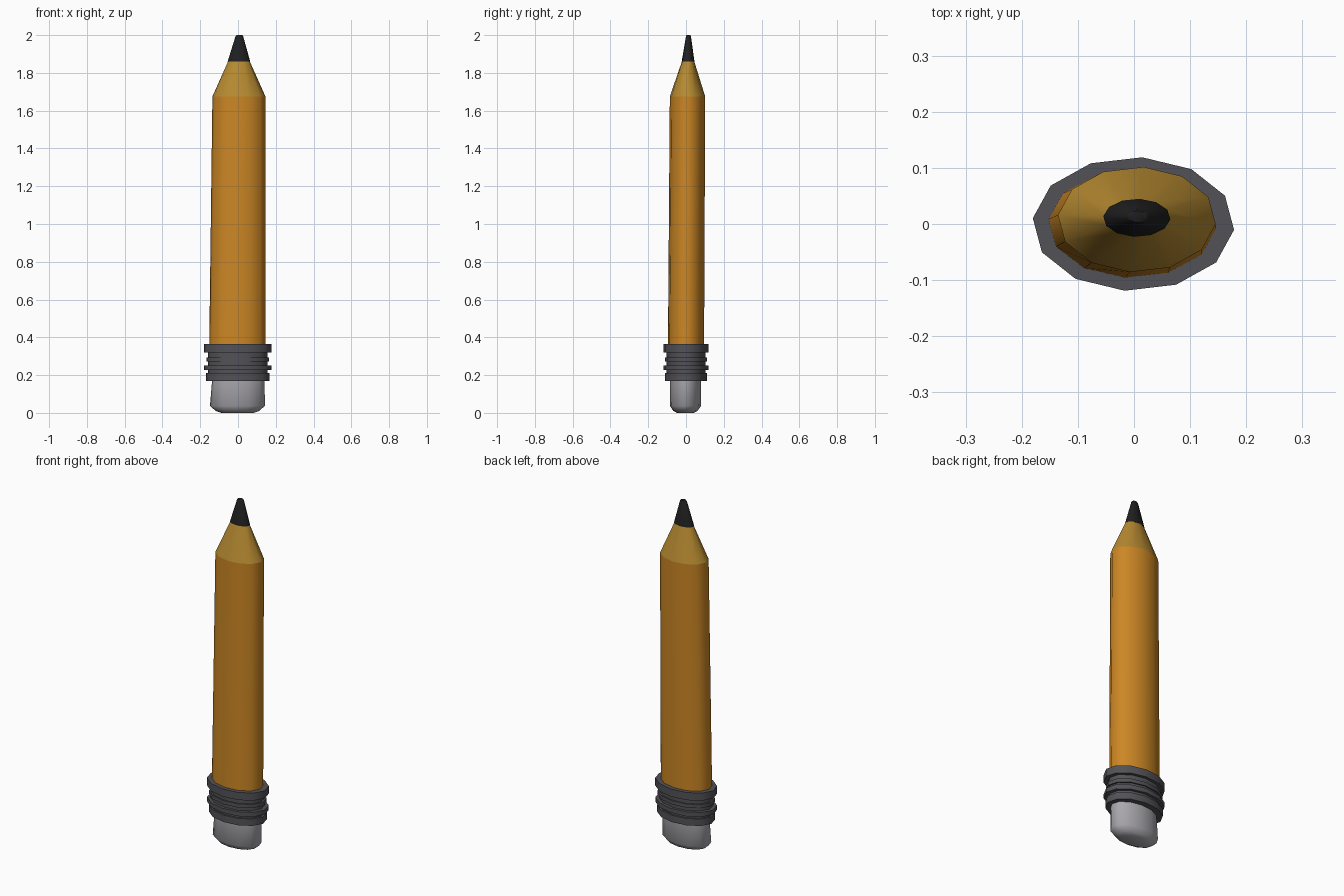
import bpy, bmesh, math

if "Cube" in bpy.data.objects:
    bpy.data.objects.remove(bpy.data.objects["Cube"])

SIDES = 12
OFFSET = math.radians(-5)


def material(name, rgb):
    m = bpy.data.materials.new(name)
    m.diffuse_color = (*rgb, 1)
    m.use_nodes = True
    m.node_tree.nodes["Principled BSDF"].inputs["Base Color"].default_value = m.diffuse_color
    return m


def loft(name, rings, mat):
    """Stack elliptical rings (z, rx, ry, cx, cy) and cap both ends."""
    bm = bmesh.new()
    loops = []
    for z, rx, ry, cx, cy in rings:
        loop = []
        for i in range(SIDES):
            a = OFFSET + i * 2 * math.pi / SIDES
            loop.append(bm.verts.new((cx + rx * math.cos(a), cy + ry * math.sin(a), z)))
        loops.append(loop)
    for lo, hi in zip(loops, loops[1:]):
        for i in range(SIDES):
            j = (i + 1) % SIDES
            bm.faces.new((lo[i], lo[j], hi[j], hi[i]))
    bm.faces.new(loops[0][::-1])
    bm.faces.new(loops[-1])
    me = bpy.data.meshes.new(name)
    bm.to_mesh(me)
    bm.free()
    me.materials.append(mat)
    ob = bpy.data.objects.new(name, me)
    bpy.context.collection.objects.link(ob)
    bpy.ops.object.select_all(action='DESELECT')
    ob.select_set(True)
    bpy.context.view_layer.objects.active = ob
    bpy.ops.object.shade_smooth_by_angle(angle=math.radians(50))
    return ob


orange = material("orange paint", (0.60, 0.24, 0.018))
wood = material("bare wood", (0.46, 0.25, 0.03))
graphite = material("graphite", (0.014, 0.014, 0.015))
metal = material("dark metal", (0.085, 0.083, 0.094))
rubber = material("grey rubber", (0.40, 0.39, 0.42))

# Eraser with rounded lower edge
loft("eraser", [(0.0, 0.085, 0.045, -0.003, -0.003),
                (0.01, 0.115, 0.064, -0.003, -0.003),
                (0.037, 0.146, 0.083, -0.003, -0.003),
                (0.18, 0.139, 0.083, 0.002, -0.002)], rubber)

# Ferrule: four raised bands with grooves between
bands = [(0.17, 0.21, 0.169), (0.226, 0.252, 0.179),
         (0.272, 0.293, 0.167), (0.32, 0.364, 0.180)]
ferrule = []
for k, (z0, z1, r) in enumerate(bands):
    ry = r * 0.118 / 0.178
    if k:
        ferrule += [(bands[k - 1][1], 0.158, 0.103, -0.002, 0),
                    (z0, 0.158, 0.103, -0.002, 0)]
    ferrule += [(z0, r, ry, -0.001, 0), (z1, r, ry, -0.001, 0)]
loft("ferrule", ferrule, metal)

# Slightly leaning painted body
loft("body", [(0.34, 0.150, 0.096, -0.003, 0.0),
              (1.675, 0.141, 0.094, 0.005, 0.008)], orange)

# Sharpened wood cone and lead tip
loft("wood_cone", [(1.675, 0.141, 0.094, 0.005, 0.008),
                   (1.86, 0.058, 0.033, 0.005, 0.011)], wood)
loft("lead_tip", [(1.86, 0.060, 0.034, 0.005, 0.011),
                  (1.995, 0.020, 0.013, 0.007, 0.013),
                  (2.0, 0.015, 0.010, 0.007, 0.013)], graphite)
